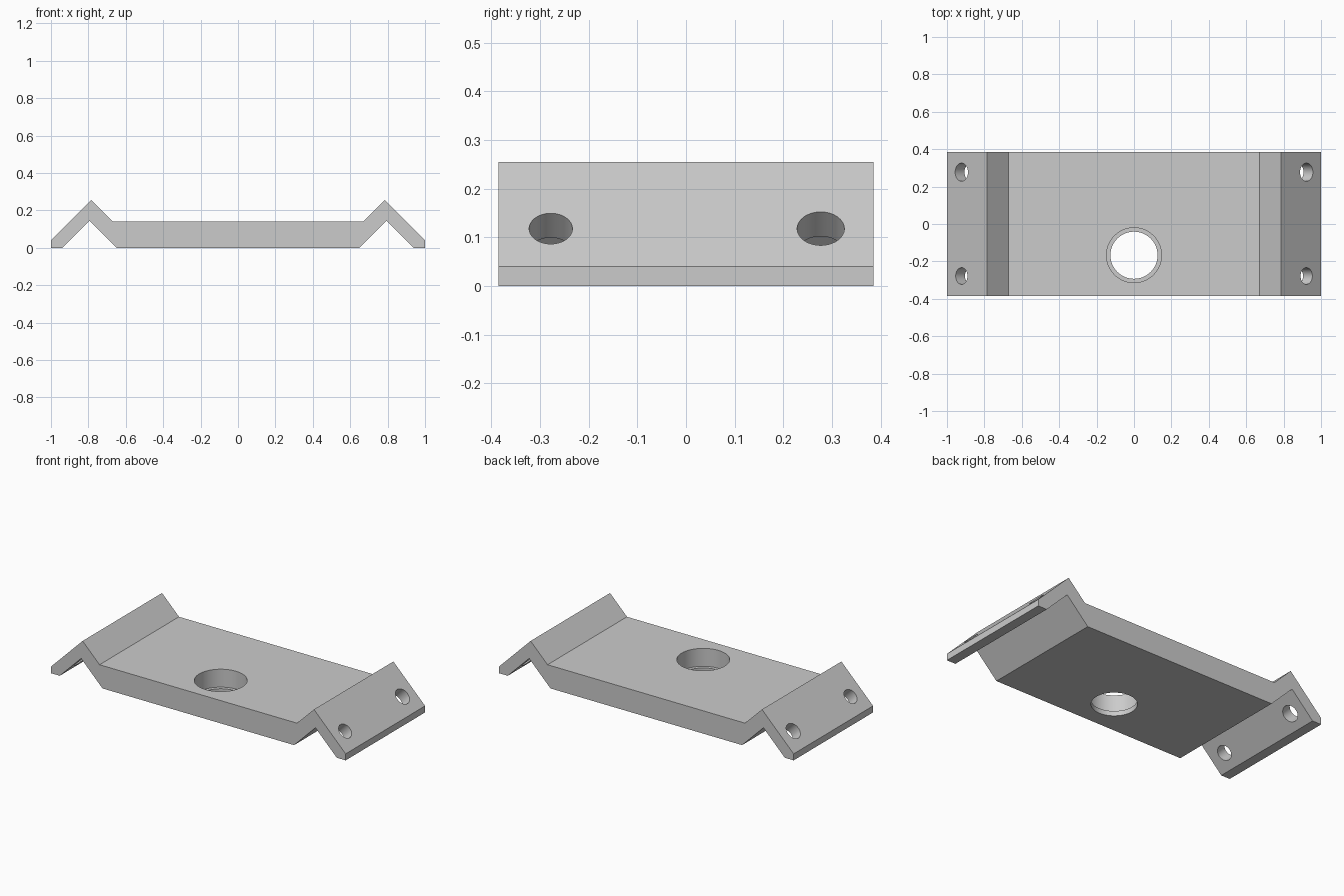
import bpy
import bmesh
import math

cube = bpy.data.objects.get("Cube")
if cube:
    bpy.data.objects.remove(cube, do_unlink=True)

HALF_DEPTH = 0.385

grey = bpy.data.materials.new("plain_grey")
grey.use_nodes = True
colour = (0.6, 0.6, 0.6, 1)
grey.diffuse_color = colour
grey.node_tree.nodes["Principled BSDF"].inputs["Base Color"].default_value = colour


def activate(obj):
    bpy.ops.object.select_all(action='DESELECT')
    obj.select_set(True)
    bpy.context.view_layer.objects.active = obj


def extruded_profile(name, points):
    """Extrude an x-z outline along y."""
    bm = bmesh.new()
    face = bm.faces.new([bm.verts.new((x, -HALF_DEPTH, z)) for x, z in points])
    result = bmesh.ops.extrude_face_region(bm, geom=[face])
    verts = [v for v in result["geom"] if isinstance(v, bmesh.types.BMVert)]
    bmesh.ops.translate(bm, verts=verts, vec=(0, 2 * HALF_DEPTH, 0))
    bmesh.ops.recalc_face_normals(bm, faces=bm.faces)
    mesh = bpy.data.meshes.new(name)
    bm.to_mesh(mesh)
    bm.free()
    mesh.materials.append(grey)
    obj = bpy.data.objects.new(name, mesh)
    bpy.context.collection.objects.link(obj)
    return obj


def drill(target, centre, radius, length, tilt=0):
    """Cut a round hole, tilted about y, then discard the cutter."""
    bpy.ops.mesh.primitive_cylinder_add(vertices=64, radius=radius, depth=length,
                                        location=centre, rotation=(0, tilt, 0))
    cutter = bpy.context.object
    cutter.name = "hole_cutter"
    cutter.hide_render = True
    cutter.data.materials.append(grey)
    mod = target.modifiers.new("hole", 'BOOLEAN')
    mod.operation = 'DIFFERENCE'
    mod.solver = 'EXACT'
    mod.object = cutter
    activate(target)
    bpy.ops.object.modifier_apply(modifier=mod.name)
    bpy.data.objects.remove(cutter, do_unlink=True)


# Plate with a folded ridge and sloping flange at each end
half = [(0.65, 0), (0.795, 0.145), (0.94, 0), (1, 0), (1, 0.04),
        (0.785, 0.255), (0.67, 0.14)]
outline = half + [(-x, z) for x, z in reversed(half)]
plate = extruded_profile("mounting_plate", outline)

# Stepped central hole: wide recess above a narrower opening
drill(plate, (0, -0.167, 0.13), 0.147, 0.2)
drill(plate, (0, -0.167, 0), 0.126, 0.2)

# Screw holes square to the sloping flanges
for side in (-1, 1):
    for y, radius in ((-0.278, 0.0445), (0.277, 0.0485)):
        drill(plate, (side * 0.922, y, 0.118), radius, 0.24, side * math.pi / 4)

activate(plate)
bpy.ops.object.shade_smooth_by_angle(angle=math.radians(30))
